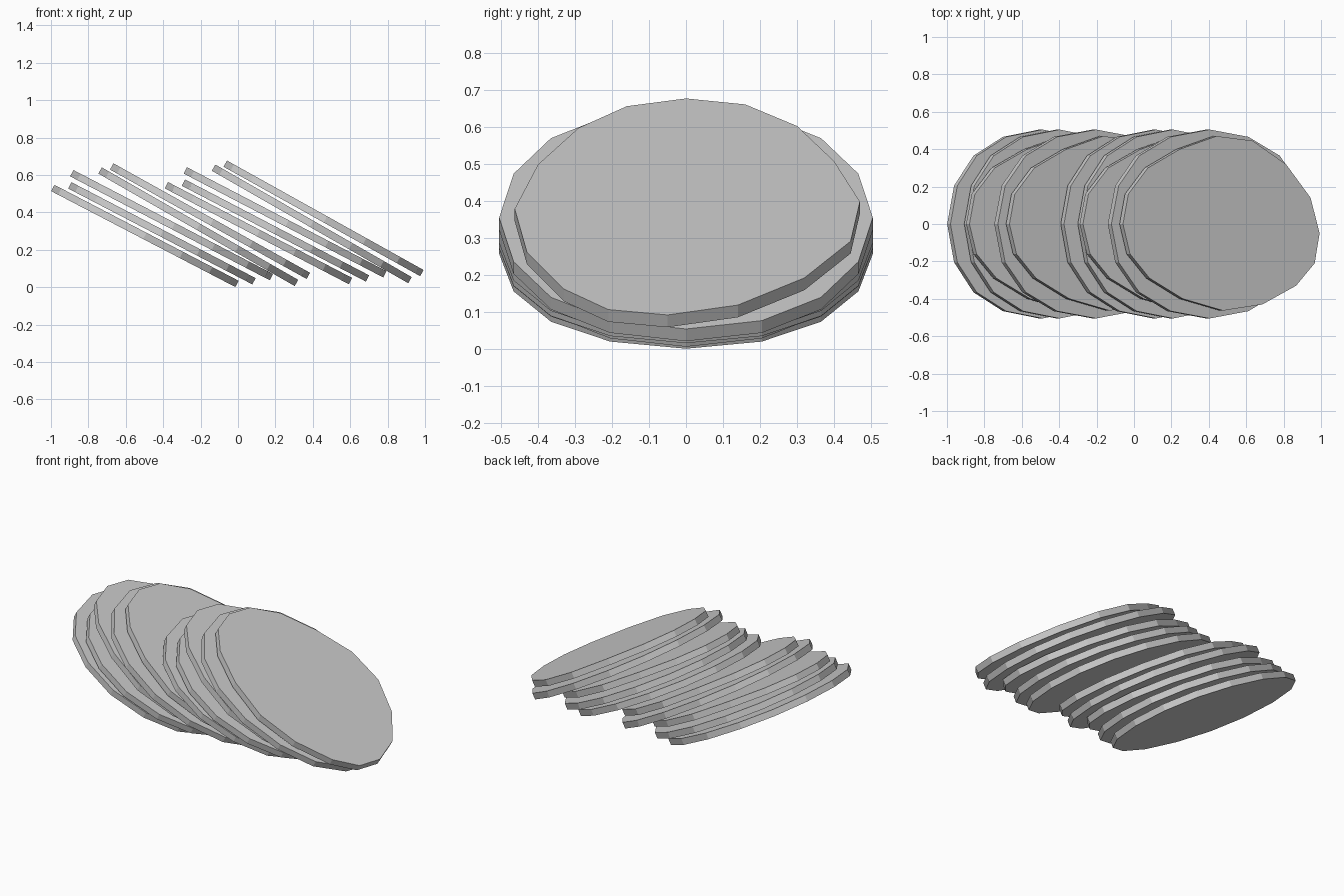
import bpy, bmesh
from math import radians, sin, cos

if "Cube" in bpy.data.objects:
    bpy.data.objects.remove(bpy.data.objects["Cube"])

THICK = 0.038

# Outlines in the disc plane: (y, distance up the slope)
quarter = [(0, 1), (0.205, 0.925), (0.365, 0.715), (0.466, 0.395)]
half = quarter + [(0.505, 0.0)] + [(y, -u) for y, u in reversed(quarter)]
even = half + [(-y, u) for y, u in reversed(half[1:-1])]
round_disc = [(y, u * 0.555) for y, u in even]
long_disc = [(y, u * 0.605) for y, u in even]
worn_disc = [(0, .603), (.16, .57), (.30, .45), (.40, .255), (.47, .03),
             (.445, -.19), (.32, -.394), (.14, -.545), (-.05, -.6),
             (-.21, -.57), (-.33, -.456), (-.43, -.25), (-.463, -.01),
             (-.40, .236), (-.29, .44), (-.16, .56)]


def make_disc(name, outline, x, z, tilt):
    """Tilted flat disc; x, z locate the centre of its upper face."""
    t = radians(tilt)
    bm = bmesh.new()
    rings = []
    for depth in (0, -THICK):
        rings.append([bm.verts.new((x - u * cos(t) + depth * sin(t), y,
                                    z + u * sin(t) + depth * cos(t)))
                      for y, u in outline])
    top, bottom = rings
    bm.faces.new(top)
    bm.faces.new(bottom[::-1])
    n = len(top)
    for i in range(n):
        j = (i + 1) % n
        bm.faces.new((top[i], bottom[i], bottom[j], top[j]))
    bmesh.ops.recalc_face_normals(bm, faces=bm.faces)
    me = bpy.data.meshes.new(name)
    bm.to_mesh(me)
    bm.free()
    bpy.context.collection.objects.link(bpy.data.objects.new(name, me))


# Five leaning discs, repeated as a second stack
stack = [(round_disc, -0.489, 0.291, 27.5),
         (round_disc, -0.398, 0.305, 27.5),
         (worn_disc, -0.345, 0.348, 27.5),
         (long_disc, -0.203, 0.340, 29.8),
         (worn_disc, -0.139, 0.369, 29.1)]
for s, side in enumerate(("left", "right")):
    for i, (outline, x, z, tilt) in enumerate(stack):
        make_disc(f"{side}_disc_{i + 1}", outline,
                  x + s * 0.607, z + s * 0.015, tilt)
